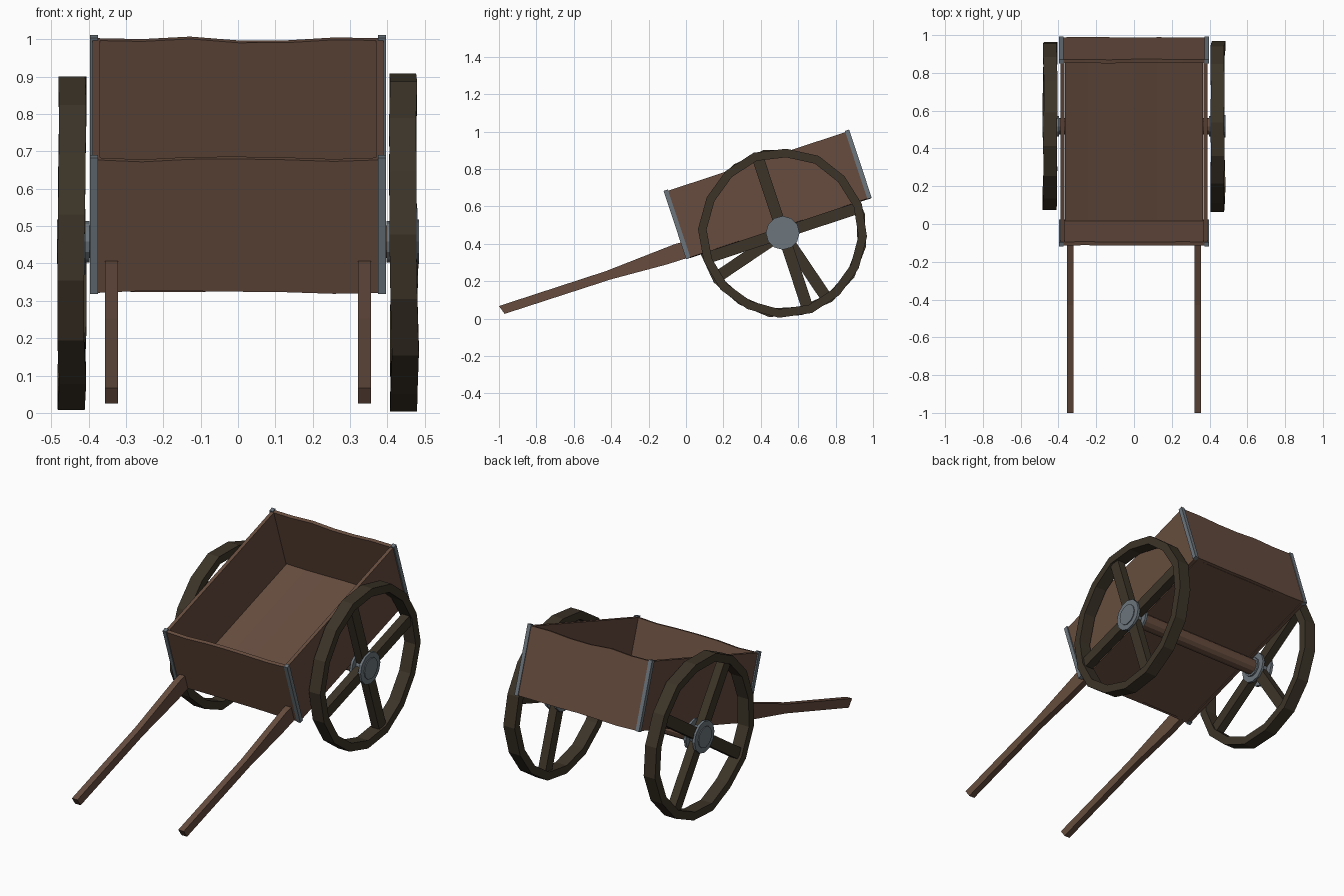
import bpy, bmesh, math, random
from mathutils import Matrix, Vector

if "Cube" in bpy.data.objects:
    bpy.data.objects.remove(bpy.data.objects["Cube"])

random.seed(4)


def material(name, rgb):
    m = bpy.data.materials.new(name)
    m.diffuse_color = (*rgb, 1)
    m.use_nodes = True
    m.node_tree.nodes["Principled BSDF"].inputs["Base Color"].default_value = m.diffuse_color
    return m


WOOD = material("brown wood", (0.135, 0.073, 0.049))
DARK = material("dark wood", (0.045, 0.034, 0.021))
METAL = material("grey metal", (0.15, 0.18, 0.205))

# Tilted frame of the cart body: origin at the lower front edge
TILT = math.radians(18.3)
BODY = Matrix.Translation((0, 0, 0.32)) @ Matrix.Rotation(TILT, 4, 'X')
LENGTH, HEIGHT, HALF = 1.045, 0.38, 0.385
AXLE = Vector((0, 0.517, 0.458))


def finish(name, bm, mat, matrix=Matrix()):
    bm.transform(matrix)
    bmesh.ops.recalc_face_normals(bm, faces=bm.faces)
    me = bpy.data.meshes.new(name)
    bm.to_mesh(me)
    bm.free()
    me.materials.append(mat)
    ob = bpy.data.objects.new(name, me)
    bpy.context.collection.objects.link(ob)
    return ob


def add_box(bm, lo, hi, matrix=Matrix()):
    lo, hi = Vector(lo), Vector(hi)
    m = matrix @ Matrix.Translation((lo + hi) / 2) @ Matrix.Diagonal((*(hi - lo), 1))
    return bmesh.ops.create_cube(bm, size=1, matrix=m)


def board(name, lo, hi, cuts=0, wave=0.0):
    """Body panel; cuts across x give slightly uneven edges."""
    bm = bmesh.new()
    add_box(bm, lo, hi)
    if cuts:
        edges = [e for e in bm.edges
                 if abs(e.verts[0].co.x - e.verts[1].co.x) > 0.1]
        bmesh.ops.subdivide_edges(bm, edges=edges, cuts=cuts, use_grid_fill=True)
        offsets = {}
        for v in bm.verts:
            if abs(v.co.x) < HALF - 0.03:
                key = (round(v.co.x, 2), round(v.co.z, 1))
                v.co.z += offsets.setdefault(key, random.uniform(-wave, wave))
    return finish(name, bm, WOOD, BODY)


def add_lathe(bm, profile, sides, phase=0.0, wobble=0.0):
    """Closed (x, radius) profile turned about the x axis."""
    rings = []
    for i in range(sides):
        a = phase + 2 * math.pi * i / sides
        dr, dx = random.uniform(-wobble, wobble), random.uniform(-wobble, wobble)
        rings.append([bm.verts.new((x + dx, (r + dr) * math.cos(a), (r + dr) * math.sin(a)))
                      for x, r in profile])
    n = len(profile)
    for i in range(sides):
        p, q = rings[i], rings[(i + 1) % sides]
        for j in range(n):
            k = (j + 1) % n
            bm.faces.new((p[j], p[k], q[k], q[j]))


def add_cylinder(bm, x0, x1, r, sides):
    m = Matrix.Translation(((x0 + x1) / 2, 0, 0)) @ Matrix.Rotation(math.pi / 2, 4, 'Y')
    bmesh.ops.create_cone(bm, cap_ends=True, segments=sides, radius1=r, radius2=r,
                          depth=x1 - x0, matrix=m)


# Open box body
T = 0.02
board("floor", (-HALF + T, T, 0), (HALF - T, LENGTH - T, 0.022), 5, 0.004)
board("front_wall", (-HALF, 0.004, 0), (HALF, T + 0.004, HEIGHT - 0.005), 5, 0.007)
board("back_wall", (-HALF, LENGTH - T - 0.004, 0), (HALF, LENGTH - 0.004, HEIGHT - 0.005), 5, 0.007)
for s, side in ((-1, "left"), (1, "right")):
    xs = sorted((s * (HALF + 0.004), s * (HALF - T + 0.004)))
    board(side + "_wall", (xs[0], 0.004, 0), (xs[1], LENGTH - 0.004, HEIGHT - 0.005))

# Metal corner posts
for s, side in ((-1, "left"), (1, "right")):
    for y, end in ((0, "front"), (LENGTH - 0.024, "back")):
        bm = bmesh.new()
        xs = sorted((s * 0.374, s * 0.396))
        add_box(bm, (xs[0], y, -0.002), (xs[1], y + 0.024, HEIGHT + 0.002))
        finish(f"{end}_{side}_corner_post", bm, METAL, BODY)

# Tapered pull handles
profile = [(-1, 0.067), (-0.97, 0.025), (-0.4, 0.21), (-0.1, 0.29),
           (0.01, 0.325), (-0.02, 0.408), (-0.06, 0.398), (-0.43, 0.253)]
for s, side in ((-1, "left"), (1, "right")):
    bm = bmesh.new()
    face = bm.faces.new([bm.verts.new((s * 0.338 - 0.0175, y, z)) for y, z in profile])
    ext = bmesh.ops.extrude_face_region(bm, geom=[face])["geom"]
    bmesh.ops.translate(bm, vec=(0.035, 0, 0),
                        verts=[g for g in ext if isinstance(g, bmesh.types.BMVert)])
    finish(side + "_handle", bm, WOOD)

# Axle
bm = bmesh.new()
add_cylinder(bm, -0.42, 0.42, 0.044, 12)
finish("axle", bm, WOOD, Matrix.Translation(AXLE))

# Wheels: rim, four spokes and a spool-shaped hub, local x pointing outward
for s, side, turn in ((-1, "left", 34), (1, "right", 18.3)):
    place = Matrix.Translation(AXLE) @ Matrix.Diagonal((s, 1, 1, 1))
    bm = bmesh.new()
    add_lathe(bm, [(0.408, 0.452), (0.48, 0.452), (0.48, 0.406), (0.408, 0.406)],
              16, math.radians(turn - 20.8), 0.004)
    finish(side + "_wheel_rim", bm, DARK, place)
    bm = bmesh.new()
    for i in range(4):
        add_box(bm, (0.42, 0.04, -0.031), (0.468, 0.415, 0.031),
                Matrix.Rotation(math.radians(turn + 90 * i), 4, 'X'))
    finish(side + "_wheel_spokes", bm, DARK, place)
    bm = bmesh.new()
    add_cylinder(bm, 0.398, 0.478, 0.055, 12)
    add_cylinder(bm, 0.408, 0.422, 0.088, 12)
    add_cylinder(bm, 0.464, 0.48, 0.09, 12)
    add_cylinder(bm, 0.478, 0.485, 0.06, 12)
    finish(side + "_wheel_hub", bm, METAL, place)
